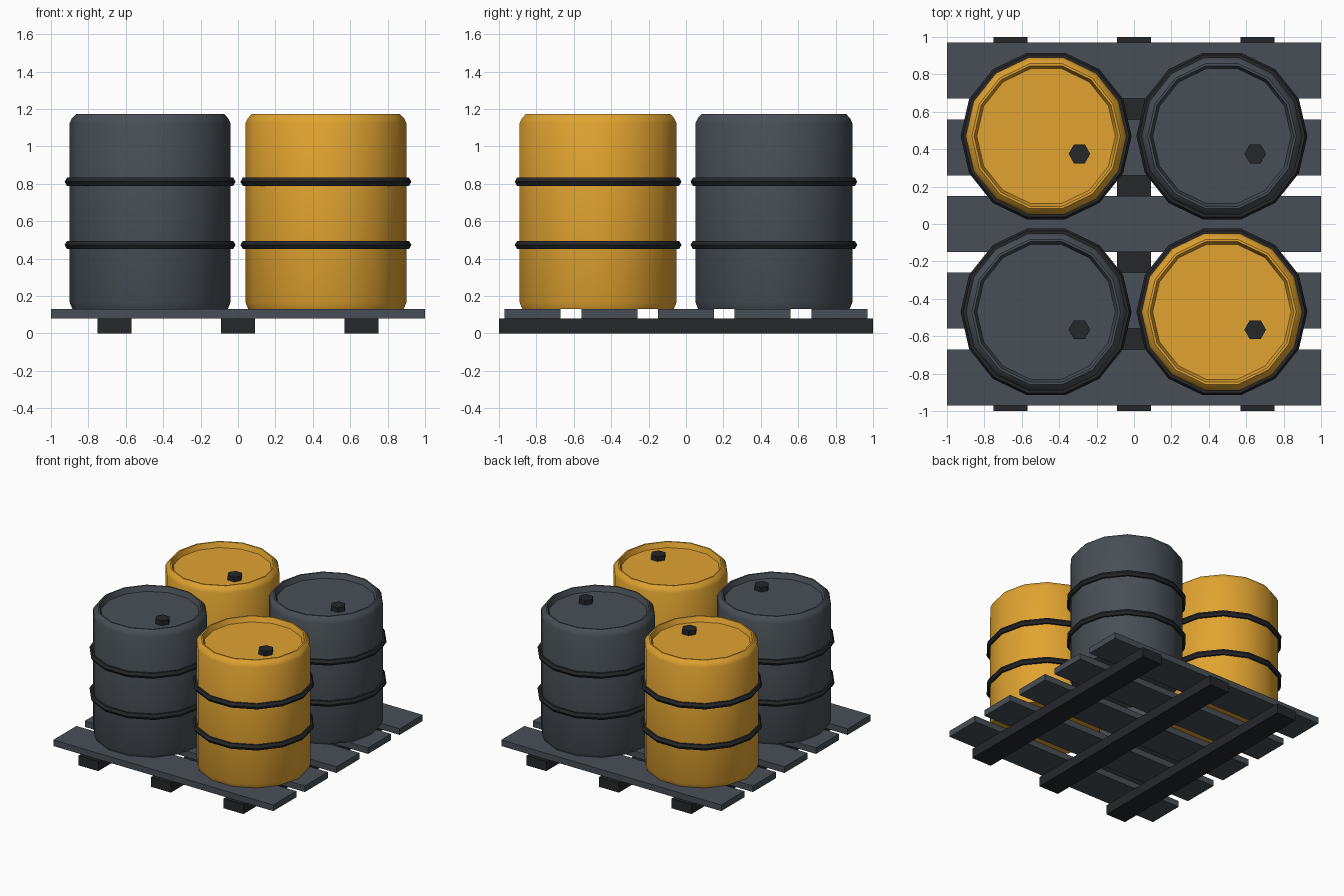
import bpy, bmesh, math
from mathutils import Matrix

if "Cube" in bpy.data.objects:
    bpy.data.objects.remove(bpy.data.objects["Cube"])


def material(name, rgb):
    m = bpy.data.materials.new(name)
    m.diffuse_color = (*rgb, 1)
    m.use_nodes = True
    m.node_tree.nodes["Principled BSDF"].inputs["Base Color"].default_value = m.diffuse_color
    return m


SLATE = material("slate", (0.065, 0.078, 0.092))
YELLOW = material("yellow", (0.75, 0.37, 0.03))
BLACK = material("black", (0.018, 0.02, 0.023))
SIDES = 14


def finish(name, bm, mat, loc, smooth=False):
    bmesh.ops.recalc_face_normals(bm, faces=bm.faces)
    mesh = bpy.data.meshes.new(name)
    bm.to_mesh(mesh)
    bm.free()
    mesh.materials.append(mat)
    ob = bpy.data.objects.new(name, mesh)
    ob.location = loc
    bpy.context.collection.objects.link(ob)
    if smooth:
        bpy.ops.object.select_all(action='DESELECT')
        ob.select_set(True)
        bpy.context.view_layer.objects.active = ob
        bpy.ops.object.shade_smooth_by_angle(angle=math.radians(35))
    return ob


def box(name, size, loc, mat):
    bm = bmesh.new()
    bmesh.ops.create_cube(bm, size=1, matrix=Matrix.Diagonal((*size, 1)))
    return finish(name, bm, mat, loc)


def lathe(name, profile, mat, loc, closed=False):
    # rings of (radius, z); open profiles get capped at both ends
    bm = bmesh.new()
    rings = []
    for r, z in profile:
        rings.append([bm.verts.new((r * math.cos(2 * math.pi * i / SIDES),
                                    r * math.sin(2 * math.pi * i / SIDES), z))
                      for i in range(SIDES)])
    pairs = list(zip(rings, rings[1:]))
    if closed:
        pairs.append((rings[-1], rings[0]))
    for a, b in pairs:
        for i in range(SIDES):
            j = (i + 1) % SIDES
            bm.faces.new((a[i], a[j], b[j], b[i]))
    if not closed:
        bm.faces.new(rings[0])
        bm.faces.new(rings[-1])
    return finish(name, bm, mat, loc, True)


# Pallet: three runners under five slats
for x in (-0.66, 0, 0.66):
    box("pallet_runner", (0.18, 2, 0.08), (x, 0, 0.04), BLACK)
for i in range(-2, 3):
    box("pallet_slat", (2, 0.30, 0.05), (0, i * 0.41, 0.105), SLATE)

# Barrel profile: chamfered base and shoulder, rim, recessed lid
BODY = [(0.415, 0.13), (0.43, 0.165), (0.43, 1.125), (0.418, 1.15),
        (0.397, 1.172), (0.385, 1.172), (0.37, 1.13)]
HOOP = [(0.432 + 0.025 * math.cos(k * math.pi / 3),
         0.025 * math.sin(k * math.pi / 3)) for k in range(6)]

for x in (-0.47, 0.47):
    for y in (-0.47, 0.47):
        lathe("barrel_body", BODY, YELLOW if x * y < 0 else SLATE, (x, y, 0))
        for z in (0.473, 0.811):
            lathe("barrel_hoop", HOOP, BLACK, (x, y, z), closed=True)
        # Hexagonal bung on the lid
        bm = bmesh.new()
        bmesh.ops.create_cone(bm, cap_ends=True, segments=6, radius1=0.058,
                              radius2=0.058, depth=0.04,
                              matrix=Matrix.Rotation(math.pi / 6, 4, 'Z'))
        if abs(max(v.co.x for v in bm.verts) - 0.058) > 0.001:
            bmesh.ops.rotate(bm, verts=bm.verts, matrix=Matrix.Rotation(math.pi / 6, 3, 'Z'))
        finish("barrel_bung", bm, BLACK, (x + 0.178, y - 0.095, 1.148))
